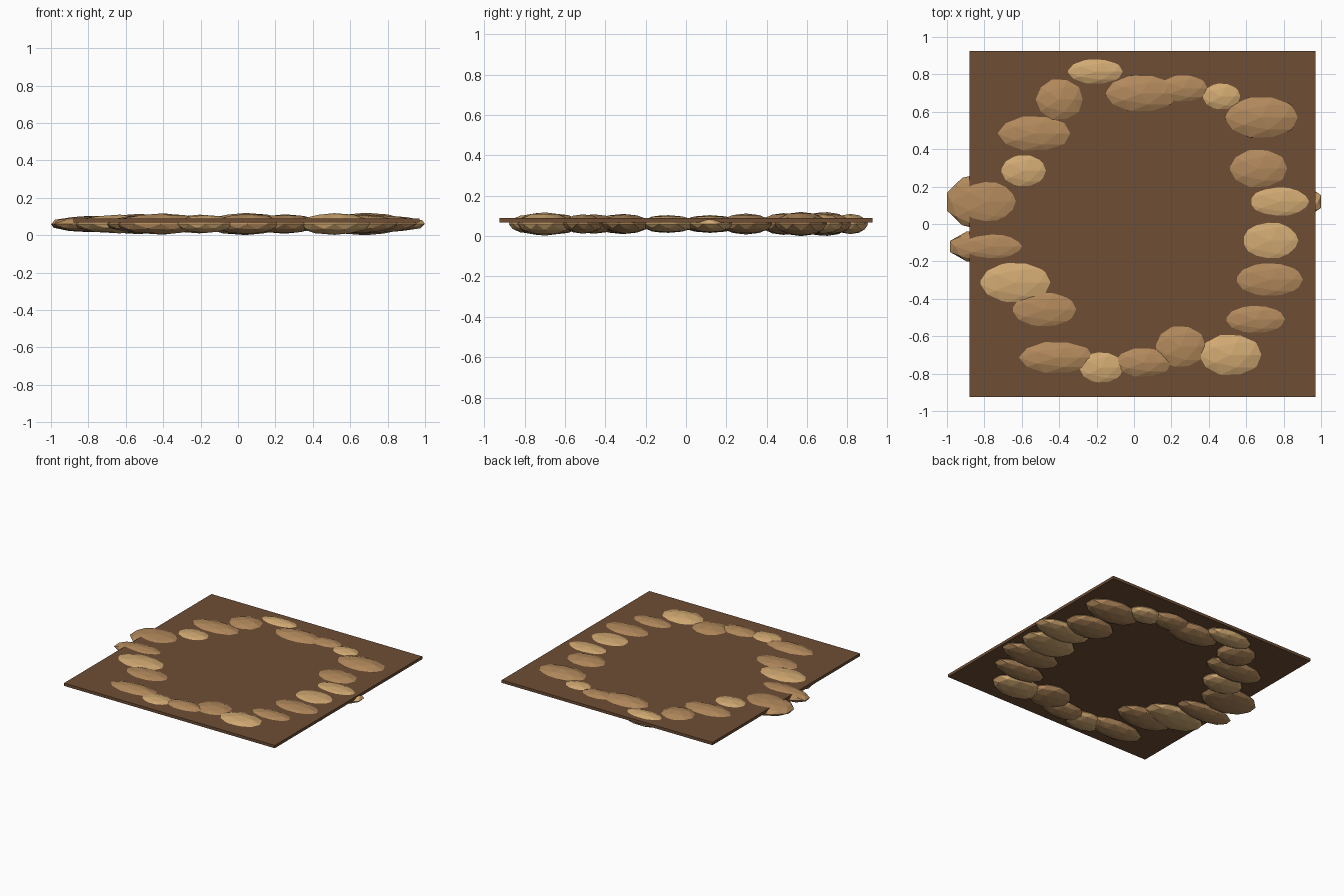
import bpy, bmesh, math
from mathutils import Matrix

SLAB_TOP = 0.09
MID_Z = 0.06   # height of every stone's centre


def material(name, rgb):
    m = bpy.data.materials.new(name)
    m.diffuse_color = (*rgb, 1)
    return m


soil = material("dark_brown_soil", (0.156, 0.076, 0.036))
light = material("light_sandstone", (0.645, 0.402, 0.171))
tan = material("tan_sandstone", (0.445, 0.25, 0.107))


def finish(bm, name, mat):
    mesh = bpy.data.meshes.new(name)
    bm.to_mesh(mesh)
    bm.free()
    mesh.materials.append(mat)
    bpy.context.collection.objects.link(bpy.data.objects.new(name, mesh))


def stone(name, mat, x, y, a, b, h):
    """Faceted stone; a and b are its half widths where it leaves the slab."""
    cut = math.sqrt(1 - ((SLAB_TOP - MID_Z) / h) ** 2)
    bm = bmesh.new()
    bmesh.ops.create_icosphere(bm, subdivisions=2, radius=1)
    bmesh.ops.transform(
        bm, verts=bm.verts,
        matrix=Matrix.Translation((x, y, MID_Z))
        @ Matrix.Diagonal((a / cut, b / cut, h, 1)))
    finish(bm, name, mat)


# Square ground slab
bm = bmesh.new()
bmesh.ops.create_cube(bm, size=1)
bmesh.ops.transform(bm, verts=bm.verts,
                    matrix=Matrix.Translation((0.045, 0, 0.079))
                    @ Matrix.Diagonal((1.85, 1.85, 0.022, 1)))
finish(bm, "ground_slab", soil)

# Ring of half-buried stones: x, y, half width, half depth, half height
light_stones = [
    (-0.206, 0.815, 0.155, 0.070, 0.050),
    (0.468, 0.682, 0.107, 0.075, 0.048),
    (-0.590, 0.285, 0.127, 0.090, 0.048),
    (0.778, 0.120, 0.170, 0.083, 0.044),
    (0.730, -0.088, 0.160, 0.105, 0.044),
    (0.516, -0.700, 0.170, 0.113, 0.058),
    (-0.634, -0.313, 0.198, 0.113, 0.050),
    (-0.174, -0.767, 0.125, 0.087, 0.048),
]
tan_stones = [
    (-0.398, 0.666, 0.128, 0.113, 0.057),
    (-0.532, 0.484, 0.200, 0.097, 0.054),
    (-0.785, 0.120, 0.165, 0.115, 0.044),
    (-0.757, -0.120, 0.170, 0.070, 0.043),
    (-0.479, -0.457, 0.182, 0.097, 0.048),
    (-0.414, -0.714, 0.203, 0.087, 0.056),
    (0.050, -0.740, 0.155, 0.080, 0.054),
    (0.250, -0.655, 0.139, 0.116, 0.052),
    (0.650, -0.510, 0.168, 0.078, 0.048),
    (0.725, -0.297, 0.190, 0.094, 0.048),
    (0.666, 0.297, 0.160, 0.107, 0.052),
    (0.682, 0.570, 0.198, 0.113, 0.060),
    (0.265, 0.725, 0.135, 0.075, 0.050),
    (0.040, 0.698, 0.195, 0.100, 0.059),
]
for label, mat, rows in (("light_stone", light, light_stones),
                         ("tan_stone", tan, tan_stones)):
    for i, row in enumerate(rows, 1):
        stone(f"{label}_{i}", mat, *row)
